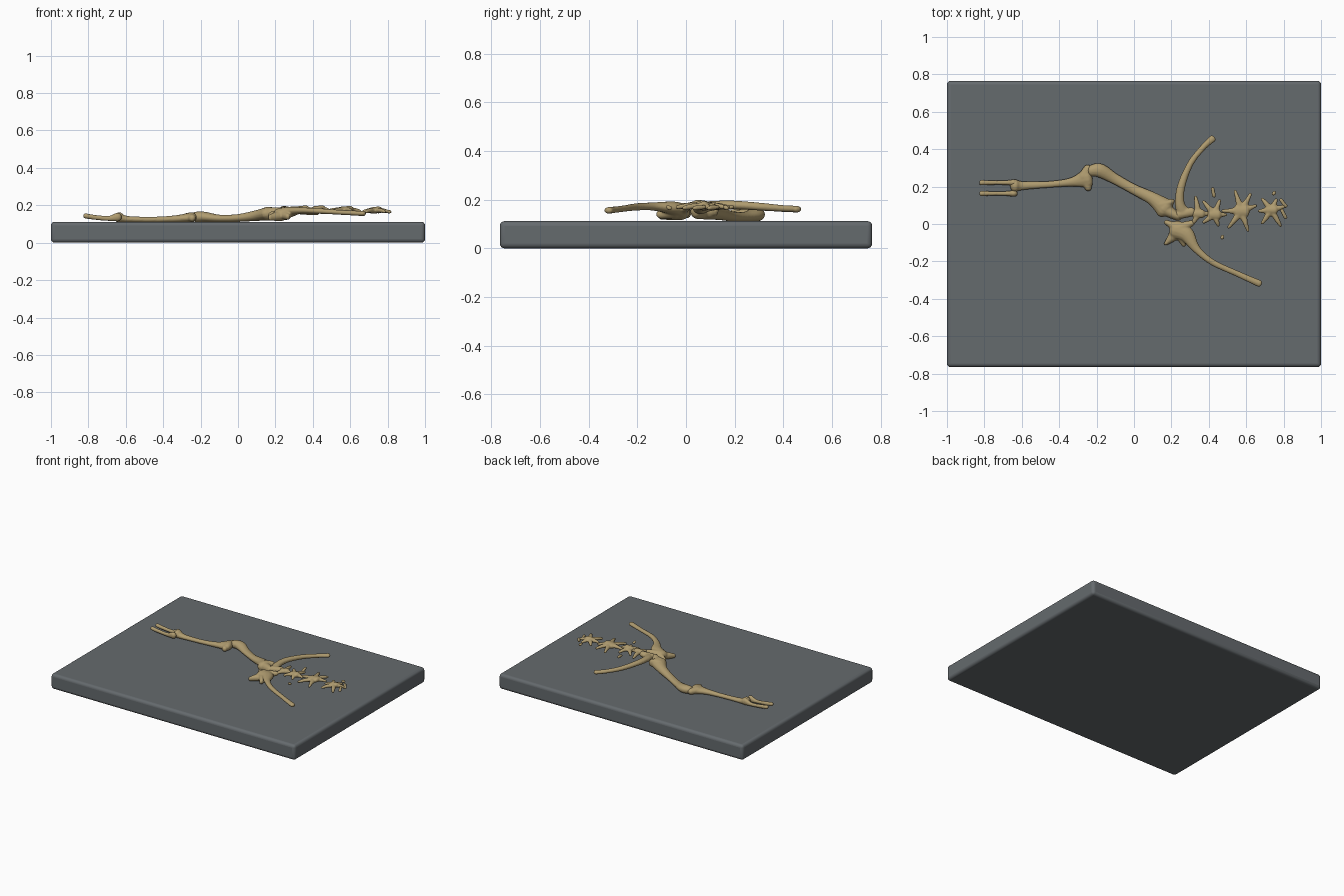
import bpy, bmesh, math
from mathutils import Vector

cube = bpy.data.objects.get("Cube")
if cube:
    bpy.data.objects.remove(cube, do_unlink=True)


def make_material(name, rgb):
    mat = bpy.data.materials.new(name)
    mat.use_nodes = True
    mat.diffuse_color = (*rgb, 1)
    mat.node_tree.nodes["Principled BSDF"].inputs["Base Color"].default_value = (*rgb, 1)
    return mat


stone = make_material("slate grey", (0.13, 0.145, 0.155))
bone_mat = make_material("aged bone", (0.43, 0.33, 0.16))
SIDES, STEPS = 14, 6


def spline(points):
    """Smooth curve through points of x, y, z, half width and half height."""
    padded = [Vector(p) for p in [points[0], *points, points[-1]]]
    out = []
    for a, b, c, d in zip(padded, padded[1:], padded[2:], padded[3:]):
        for i in range(STEPS):
            t = i / STEPS
            out.append(b + (c - a) * (t / 2) + (a * 2 - b * 5 + c * 4 - d) * (t * t / 2)
                       + (b * 3 - a - c * 3 + d) * (t ** 3 / 2))
    out.append(padded[-1])
    return [(Vector(p[:3]), p[3], p[4]) for p in out]


def add_tube(bm, points):
    """Oval tube with rounded ends, added to the mesh."""
    path = spline(points)
    start = (path[0][0] - path[1][0]).normalized()
    end = (path[-1][0] - path[-2][0]).normalized()

    def cap(sample, direction):
        centre, w, h = sample
        return [(centre + direction * h * math.sin(a), w * math.cos(a), h * math.cos(a))
                for a in (math.pi / 8, math.pi / 4, math.pi * 0.42)]

    path = cap(path[0], start)[::-1] + path + cap(path[-1], end)
    rings = []
    for i, (centre, w, h) in enumerate(path):
        tangent = path[min(i + 1, len(path) - 1)][0] - path[max(i - 1, 0)][0]
        side = tangent.cross(Vector((0, 0, 1))).normalized()
        up = side.cross(tangent).normalized()
        rings.append([bm.verts.new(centre + side * w * math.cos(a) + up * h * math.sin(a))
                      for a in (math.tau * k / SIDES for k in range(SIDES))])
    for r, s in zip(rings, rings[1:]):
        for k in range(SIDES):
            n = (k + 1) % SIDES
            bm.faces.new((r[k], r[n], s[n], s[k]))
    bm.faces.new(rings[0][::-1])
    bm.faces.new(rings[-1])


def make_bone(name, *tubes):
    """Fuse several tubes into one softly rounded bone."""
    bm = bmesh.new()
    for tube in tubes:
        add_tube(bm, tube)
    bmesh.ops.recalc_face_normals(bm, faces=bm.faces)
    mesh = bpy.data.meshes.new(name)
    bm.to_mesh(mesh)
    bm.free()
    mesh.materials.append(bone_mat)
    obj = bpy.data.objects.new(name, mesh)
    bpy.context.collection.objects.link(obj)
    remesh = obj.modifiers.new("fuse", "REMESH")
    remesh.mode = "VOXEL"
    remesh.voxel_size = 0.005
    remesh.use_smooth_shade = True
    soften = obj.modifiers.new("soften", "SMOOTH")
    soften.iterations = 3
    return obj


def make_vertebra(name, x, y, z, radius, spikes):
    """Star-shaped vertebra; spikes are pairs of angle in degrees and length."""
    tubes = [[(x - radius * 0.6, y, z, radius * 0.8, 0.018),
              (x + radius * 0.6, y, z + 0.004, radius * 0.8, 0.018)]]
    for angle, length in spikes:
        c, s = math.cos(math.radians(angle)), math.sin(math.radians(angle))
        tubes.append([(x, y, z, radius * 0.6, 0.016),
                      (x + c * length * 0.6, y + s * length * 0.6, z, 0.014, 0.012),
                      (x + c * length, y + s * length, z - 0.006, 0.009, 0.009)])
    make_bone(name, *tubes)


# Stone slab with softly rounded edges
bpy.ops.mesh.primitive_cube_add(size=1, location=(0, 0, 0.056))
slab = bpy.context.object
slab.name = "stone_slab"
slab.scale = (2, 1.53, 0.112)
bpy.ops.object.transform_apply(location=False, rotation=False, scale=True)
slab.data.materials.append(stone)
bevel = slab.modifiers.new("rounded edges", "BEVEL")
bevel.width = 0.02
bevel.segments = 4
bpy.ops.object.shade_smooth_by_angle(angle=math.radians(40))

# Two toes with knuckles
for name, y in (("upper_toe", 0.221), ("lower_toe", 0.163)):
    make_bone(name, [(-0.815, y, 0.143, 0.015, 0.014), (-0.76, y, 0.135, 0.012, 0.013),
                     (-0.69, y, 0.13, 0.012, 0.014), (-0.645, y, 0.137, 0.018, 0.024)])

# Shin: slim shaft flaring into the knee
make_bone("shin",
          [(-0.635, 0.205, 0.135, 0.035, 0.028), (-0.59, 0.205, 0.126, 0.023, 0.017),
           (-0.45, 0.212, 0.124, 0.018, 0.015), (-0.33, 0.225, 0.128, 0.025, 0.019),
           (-0.25, 0.245, 0.135, 0.055, 0.028)],
          [(-0.27, 0.25, 0.135, 0.03, 0.025), (-0.245, 0.295, 0.135, 0.025, 0.022)],
          [(-0.26, 0.24, 0.135, 0.03, 0.025), (-0.245, 0.195, 0.132, 0.02, 0.02)])

# Thigh bone with a rounded knee and a broad hip end
make_bone("thigh",
          [(-0.225, 0.285, 0.138, 0.032, 0.028), (-0.18, 0.285, 0.138, 0.038, 0.028),
           (-0.1, 0.24, 0.13, 0.029, 0.02), (0, 0.185, 0.132, 0.028, 0.021),
           (0.1, 0.135, 0.145, 0.036, 0.029), (0.165, 0.085, 0.155, 0.055, 0.038)],
          [(0.15, 0.1, 0.155, 0.035, 0.035), (0.19, 0.115, 0.16, 0.018, 0.03)],
          [(0.16, 0.08, 0.155, 0.035, 0.035), (0.225, 0.045, 0.155, 0.025, 0.035)])

# Upper hip bone curving away from the joint
make_bone("upper_hip",
          [(0.265, 0.06, 0.165, 0.038, 0.025), (0.245, 0.11, 0.175, 0.026, 0.02),
           (0.252, 0.2, 0.178, 0.022, 0.018), (0.3, 0.32, 0.17, 0.017, 0.016),
           (0.365, 0.405, 0.163, 0.016, 0.014), (0.42, 0.457, 0.161, 0.02, 0.014)],
          [(0.24, 0.05, 0.165, 0.025, 0.025), (0.31, 0.065, 0.175, 0.025, 0.02)])

# Lower hip bone: a pointed plate with a long rod
make_bone("lower_hip",
          [(0.225, -0.03, 0.15, 0.05, 0.036), (0.28, -0.055, 0.165, 0.042, 0.028),
           (0.335, -0.135, 0.172, 0.022, 0.017), (0.42, -0.205, 0.17, 0.017, 0.015),
           (0.55, -0.265, 0.162, 0.016, 0.013), (0.67, -0.318, 0.156, 0.019, 0.014)],
          [(0.23, -0.045, 0.145, 0.04, 0.03), (0.175, -0.1, 0.135, 0.012, 0.018)],
          [(0.23, -0.02, 0.15, 0.03, 0.03), (0.18, 0.005, 0.145, 0.015, 0.022)],
          [(0.25, -0.02, 0.16, 0.03, 0.028), (0.31, 0.005, 0.17, 0.016, 0.016)],
          [(0.25, -0.05, 0.15, 0.04, 0.03), (0.265, -0.105, 0.14, 0.015, 0.018)])

# Row of spiky vertebrae
make_vertebra("first_vertebra", 0.345, 0.055, 0.178, 0.03, [(100, 0.09), (240, 0.06), (0, 0.06)])
make_vertebra("second_vertebra", 0.43, 0.05, 0.178, 0.034,
              [(70, 0.08), (130, 0.09), (215, 0.07), (290, 0.06), (0, 0.06)])
make_vertebra("third_vertebra", 0.575, 0.07, 0.175, 0.042,
              [(20, 0.08), (62, 0.1), (108, 0.11), (180, 0.1), (232, 0.11), (288, 0.11)])
make_vertebra("fourth_vertebra", 0.735, 0.075, 0.172, 0.03,
              [(15, 0.07), (65, 0.06), (130, 0.075), (185, 0.065), (235, 0.085), (300, 0.095)])

# Loose slivers beside the spine
for i, (x, y, dx, dy) in enumerate([(0.42, 0.19, 0.008, -0.04), (0.47, -0.075, 0.004, 0.008),
                                    (0.785, 0.13, 0.026, -0.035), (0.79, 0.075, 0.02, -0.04),
                                    (0.745, 0.16, 0.006, 0.008)]):
    make_bone(f"bone_sliver_{i + 1}", [(x, y, 0.17, 0.01, 0.009),
                                       (x + dx, y + dy, 0.165, 0.011, 0.01)])
